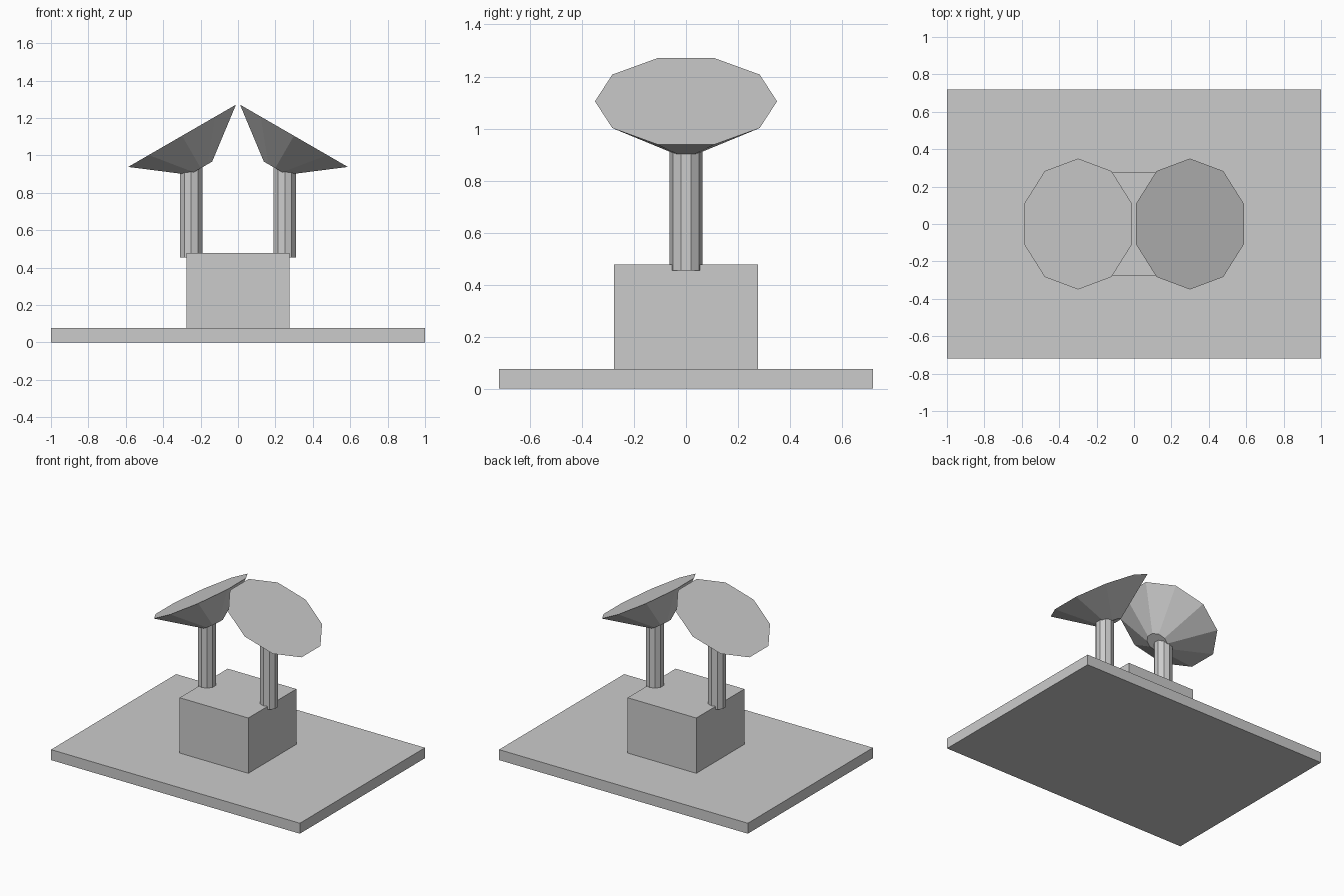
import bpy
from math import radians

if "Cube" in bpy.data.objects:
    bpy.data.objects.remove(bpy.data.objects["Cube"])


def box(name, size, z_bottom):
    bpy.ops.mesh.primitive_cube_add(size=1, location=(0, 0, z_bottom + size[2] / 2))
    ob = bpy.context.object
    ob.name = name
    ob.scale = size
    bpy.ops.object.transform_apply(location=False, rotation=False, scale=True)
    return ob


def decagon_cone(name, r_bottom, r_top, depth, location, tilt=0.0):
    bpy.ops.mesh.primitive_cone_add(vertices=10, radius1=r_bottom, radius2=r_top,
                                    depth=depth, location=location,
                                    rotation=(0, radians(tilt), 0))
    bpy.context.object.name = name


# Ground slab and central block
box("base_slab", (2.0, 1.436, 0.076), 0)
box("central_block", (0.552, 0.552, 0.402), 0.076)

# Pair of posts, each carrying a dish tilted outwards
for side, label in ((-1, "left"), (1, "right")):
    decagon_cone(label + "_post", 0.0625, 0.0625, 0.49, (side * 0.25, 0, 0.70))
    decagon_cone(label + "_dish", 0.074, 0.35, 0.20, (side * 0.249, 0, 1.018), side * 30)
